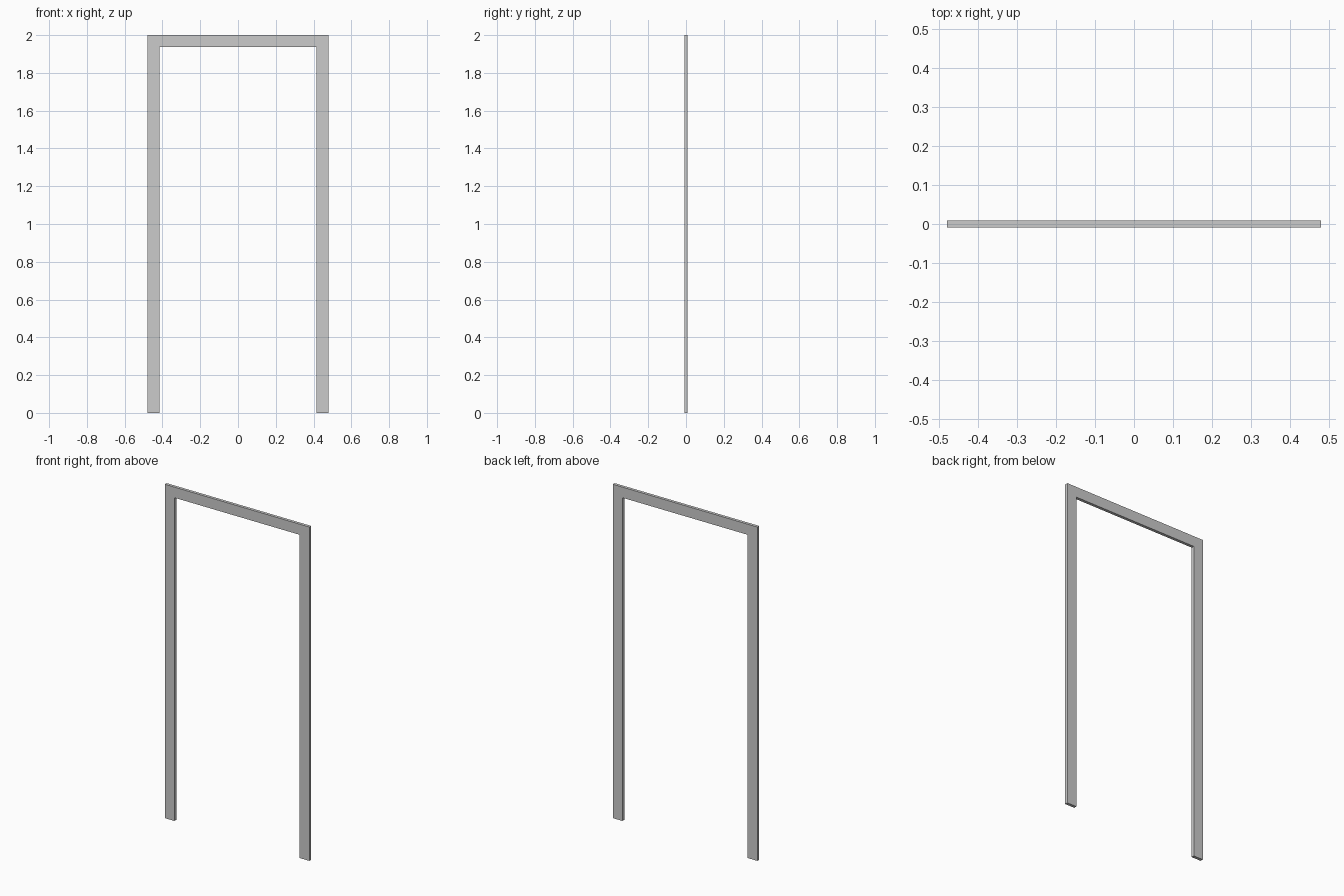
import bpy
import bmesh

if "Cube" in bpy.data.objects:
    bpy.data.objects.remove(bpy.data.objects["Cube"])

HALF_W, INNER, HEIGHT, TRIM, DEPTH = 0.479, 0.4155, 2.0, 0.0635, 0.018

# Door-casing outline: right half, then mirrored to the left
right = [(INNER, HEIGHT - TRIM), (INNER, 0), (HALF_W, 0), (HALF_W, HEIGHT)]
outline = right + [(-x, z) for x, z in reversed(right)]

# Fill the outline and extrude it to the casing thickness
bm = bmesh.new()
face = bm.faces.new([bm.verts.new((x, -DEPTH / 2, z)) for x, z in outline])
ext = bmesh.ops.extrude_face_region(bm, geom=[face], use_keep_orig=True)
verts = [g for g in ext["geom"] if isinstance(g, bmesh.types.BMVert)]
bmesh.ops.translate(bm, verts=verts, vec=(0, DEPTH, 0))
bmesh.ops.recalc_face_normals(bm, faces=bm.faces)

mesh = bpy.data.meshes.new("door_casing")
bm.to_mesh(mesh)
bm.free()
bpy.context.collection.objects.link(bpy.data.objects.new("door_casing", mesh))
